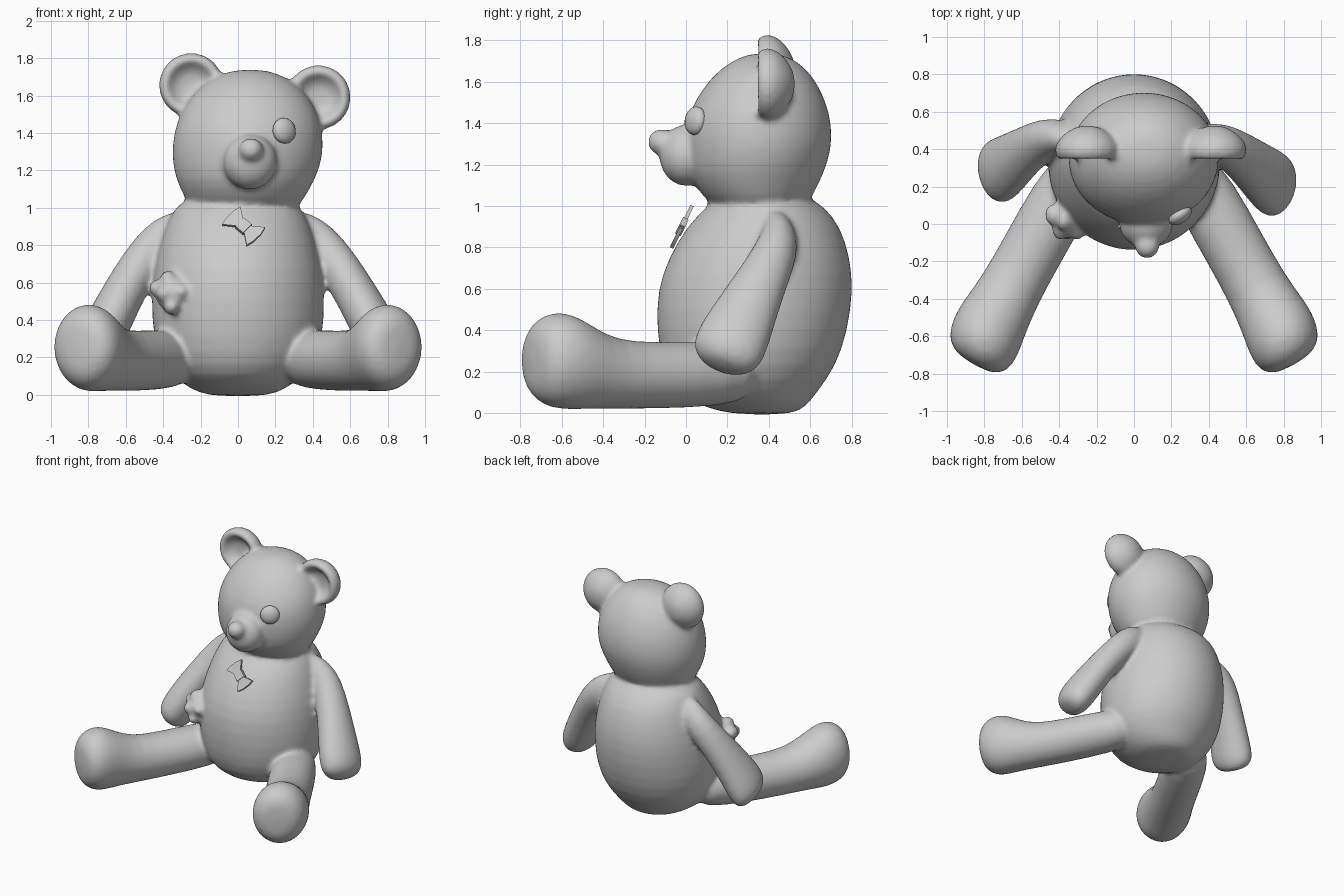
import bpy, bmesh
from math import cos, sin, pi, radians
from mathutils import Vector, Matrix

if "Cube" in bpy.data.objects:
    bpy.data.objects.remove(bpy.data.objects["Cube"])

X, Y, Z = Vector((1, 0, 0)), Vector((0, 1, 0)), Vector((0, 0, 1))


def finish(bm, name):
    bmesh.ops.recalc_face_normals(bm, faces=bm.faces)
    mesh = bpy.data.meshes.new(name)
    bm.to_mesh(mesh)
    bm.free()
    ob = bpy.data.objects.new(name, mesh)
    bpy.context.collection.objects.link(ob)
    return ob


def smooth(ob, angle=180):
    bpy.ops.object.select_all(action='DESELECT')
    bpy.context.view_layer.objects.active = ob
    ob.select_set(True)
    bpy.ops.object.shade_smooth_by_angle(angle=radians(angle))


def loft(bm, rings, u, v, n=20):
    """Closed skin over ellipses (x, y, z, radius along u, radius along v)."""
    loops = []
    for x, y, z, a, b in rings:
        c = Vector((x, y, z))
        loops.append([bm.verts.new(c + u * a * 1.015 * cos(2 * pi * i / n)
                                   + v * b * 1.015 * sin(2 * pi * i / n)) for i in range(n)])
    for p, q in zip(loops, loops[1:]):
        for i in range(n):
            j = (i + 1) % n
            bm.faces.new((p[i], p[j], q[j], q[i]))
    bm.faces.new(loops[0][::-1])
    bm.faces.new(loops[-1])


def ball(bm, c, r, rot=Matrix()):
    m = Matrix.Translation(c) @ rot @ Matrix.Diagonal((*r, 1))
    bmesh.ops.create_uvsphere(bm, u_segments=16, v_segments=10, radius=1, matrix=m)


bm = bmesh.new()

# torso: z, centre y, half width, half depth
torso = [(-.01, .37, .15, .14), (.03, .33, .25, .25), (.1, .29, .35, .34), (.22, .305, .43, .415),
         (.4, .32, .46, .46), (.6, .335, .455, .47), (.75, .355, .43, .435),
         (.9, .375, .385, .37), (1.0, .385, .335, .28), (1.06, .37, .27, .2)]
loft(bm, [(0, cy, z, a, b) for z, cy, a, b in torso], X, Y, 28)

# head: z, centre x, centre y, half width, half depth
head = [(.97, .035, .36, .27, .2), (1.05, .035, .345, .315, .265), (1.15, .04, .335, .37, .325),
        (1.27, .05, .35, .402, .352), (1.4, .055, .35, .397, .352), (1.52, .06, .36, .36, .31),
        (1.63, .062, .37, .285, .24), (1.705, .065, .38, .185, .155), (1.74, .065, .38, .07, .06)]
loft(bm, [(cx, cy, z, a, b) for z, cx, cy, a, b in head], X, Y, 28)

# muzzle and nose
ball(bm, (.065, 0, 1.245), (.15, .135, .15))
ball(bm, (.07, -.118, 1.31), (.068, .07, .064))

# dished ears: y, radius
ear = [(.41, .03), (.4, .09), (.345, .125), (.335, .15), (.38, .178),
       (.43, .17), (.48, .13), (.53, .05)]
for ex, ez in ((-.25, 1.655), (.43, 1.59)):
    loft(bm, [(ex, y, ez, r, r) for y, r in ear], X, Z)

# legs with enlarged feet
leg = [(.28, .33, .2, .13, .13), (.38, .15, .19, .17, .16), (.55, -.15, .18, .165, .16),
       (.66, -.35, .185, .168, .165), (.735, -.48, .225, .185, .205), (.78, -.57, .25, .198, .235),
       (.812, -.65, .255, .195, .23), (.84, -.71, .255, .17, .195), (.855, -.755, .255, .1, .12)]
for s in (1, -1):
    loft(bm, [(s * x, y, z, a, b) for x, y, z, a, b in leg], Vector((s * .87, .49, 0)), Z)

# arms, hanging out and forward; the second one reaches less far forward
arm = [(.26, .44, .95, .06, .08), (.36, .46, .88, .085, .11), (.47, .44, .78, .105, .11),
       (.59, .35, .61, .13, .11), (.69, .26, .43, .165, .12), (.75, .21, .32, .18, .125),
       (.785, .185, .255, .16, .105), (.80, .175, .215, .08, .06)]
for s, shrink, back in ((1, 1, 0), (-1, .95, .1)):
    pts = [(s * x * (1 - (1 - shrink) * i / 7), y + back * i / 7, z, a, b)
           for i, (x, y, z, a, b) in enumerate(arm)]
    t = (Vector(pts[6][:3]) - Vector(pts[1][:3])).normalized()
    u = (Y - t * t.y).normalized()
    loft(bm, pts, u, t.cross(u))

# lumpy bump on the side of the belly
ball(bm, (-.345, .04, .54), (.1, .12, .1))
for dx, dy, dz in ((-.03, 0, .08), (-.09, .03, .03), (.04, -.05, .01), (-.01, -.05, -.07), (-.05, -.05, 0)):
    ball(bm, (-.345 + dx, .02 + dy, .54 + dz), (.045, .06, .045))

# fuse everything into one soft skin
bear = finish(bm, "bear_body")
bear.modifiers.new("round", 'SUBSURF').levels = 1
bear.modifiers["round"].render_levels = 1
fuse = bear.modifiers.new("fuse", 'REMESH')
fuse.mode, fuse.voxel_size, fuse.use_smooth_shade = 'VOXEL', .016, True
soft = bear.modifiers.new("soft", 'SMOOTH')
soft.factor, soft.iterations = .5, 8
for p in bear.data.polygons:
    p.use_smooth = True

# single button eye
bm = bmesh.new()
look = Vector((.22, -.32, .05)).to_track_quat('Z', 'Y').to_matrix().to_4x4()
ball(bm, (.247, .045, 1.412), (.07, .07, .04), look)
smooth(finish(bm, "eye"))

# bow tie lying on the sloped chest, plus its knot
bow = [(-.10, -.03), (-.09, -.072), (-.03, -.028), (.03, -.028), (.09, -.072),
       (.10, -.03), (.10, .03), (.09, .072), (.03, .028), (-.03, .028), (-.09, .072), (-.10, .03)]
knot = [(-.028, -.034), (.028, -.034), (.028, .034), (-.028, .034)]
place = (Matrix.Translation((.03, -.02, .9)) @ Matrix.Rotation(radians(-26), 4, 'X')
         @ Matrix.Rotation(radians(43), 4, 'Y'))
for name, outline, half in (("bow_tie", bow, .009), ("bow_knot", knot, .015)):
    bm = bmesh.new()
    face = bm.faces.new([bm.verts.new((x, -half, z)) for x, z in outline])
    new = bmesh.ops.extrude_face_region(bm, geom=[face])["geom"]
    bmesh.ops.translate(bm, vec=(0, 2 * half, 0), verts=[g for g in new if isinstance(g, bmesh.types.BMVert)])
    bmesh.ops.transform(bm, matrix=place, verts=bm.verts)
    smooth(finish(bm, name), 30)
